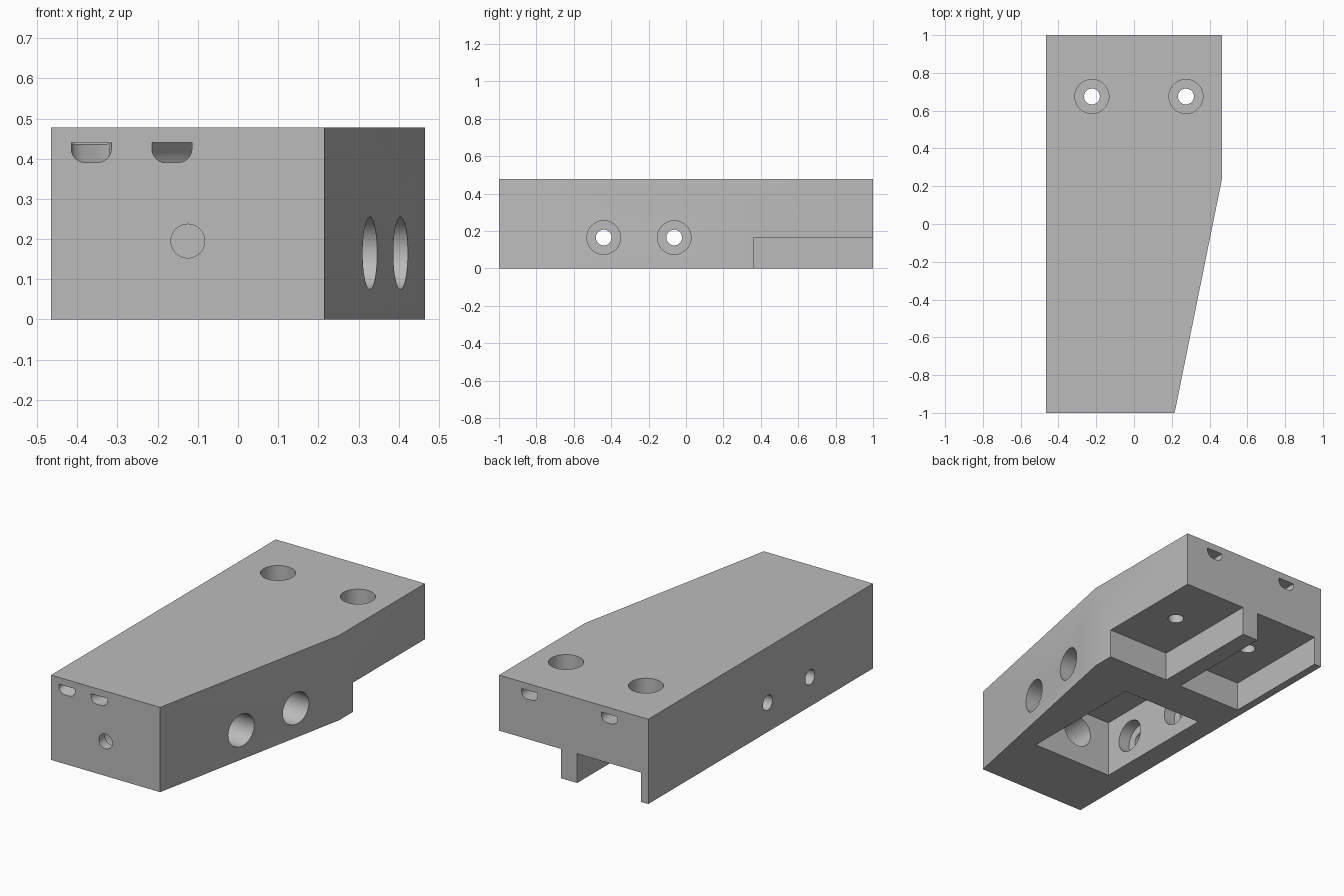
import bpy
import bmesh
import math
from mathutils import Matrix, Vector

old = bpy.data.objects.get("Cube")
if old:
    bpy.data.objects.remove(old, do_unlink=True)

grey = bpy.data.materials.new("plain_grey")
grey.use_nodes = True
COLOUR = (0.5, 0.5, 0.5, 1)
grey.diffuse_color = COLOUR
grey.node_tree.nodes["Principled BSDF"].inputs["Base Color"].default_value = COLOUR


def new_object(name, bm):
    bmesh.ops.recalc_face_normals(bm, faces=bm.faces[:])
    mesh = bpy.data.meshes.new(name)
    bm.to_mesh(mesh)
    bm.free()
    mesh.materials.append(grey)
    obj = bpy.data.objects.new(name, mesh)
    bpy.context.collection.objects.link(obj)
    return obj


def loft(name, start, end):
    """Solid between two matching outlines."""
    bm = bmesh.new()
    a = [bm.verts.new(p) for p in start]
    b = [bm.verts.new(p) for p in end]
    bm.faces.new(a)
    bm.faces.new(b)
    for i in range(len(a)):
        j = (i + 1) % len(a)
        bm.faces.new((a[i], a[j], b[j], b[i]))
    return new_object(name, bm)


def box(name, x0, x1, y0, y1, z0, z1):
    ring = [(x0, y0), (x1, y0), (x1, y1), (x0, y1)]
    return loft(name, [(x, y, z0) for x, y in ring], [(x, y, z1) for x, y in ring])


def rod(name, start, end, radius):
    start, end = Vector(start), Vector(end)
    axis = end - start
    turn = axis.to_track_quat("Z", "Y").to_matrix().to_4x4()
    bm = bmesh.new()
    bmesh.ops.create_cone(bm, cap_ends=True, segments=48, radius1=radius, radius2=radius,
                          depth=axis.length,
                          matrix=Matrix.Translation((start + end) / 2) @ turn)
    return new_object(name, bm)


def slot(name, x, y0, y1, shift=0, flatten=1):
    """Flat-topped notch with a rounded bottom."""
    half, drop, r, top = 0.05, 0.05, 0.035, 0.44
    section = [(-half, 0), (half, 0)]
    for side in (1, -1):
        arc = [(side * (half - r + r * math.cos(t * math.pi / 12)),
                -drop + r - r * math.sin(t * math.pi / 12)) for t in range(7)]
        section += arc if side > 0 else arc[::-1]
    return loft(name, [(x + u, y0, top + v) for u, v in section],
                [(x + shift + u, y1, top + v * flatten) for u, v in section])


# Tapered block
H, W = 0.478, 0.465
outline = [(-W, -1), (0.215, -1), (W, 0.235), (W, 1), (-W, 1)]
body = loft("mounting_block", [(x, y, 0) for x, y in outline],
            [(x, y, H) for x, y in outline])

BIG, SMALL = 0.09, 0.042
STEP = 0.165

# Underside recesses
cutters = [
    box("outer_recess", 0.078, 0.6, 0.36, 1.1, -0.1, STEP),
    box("inner_recess", -0.42, -0.022, 0.36, 1.1, -0.1, STEP),
    box("centre_pocket", -0.34, 0.165, -0.618, 0.128, -0.1, 0.323),
]

# Counterbored vertical holes
for x in (-0.223, 0.275):
    cutters += [rod("top_bore", (x, 0.675, 0.22), (x, 0.675, 0.6), BIG),
                rod("top_hole", (x, 0.675, 0.1), (x, 0.675, 0.3), SMALL)]

# Counterbored cross holes
for y in (-0.44, -0.063):
    cutters += [rod("side_bore", (-0.41, y, STEP), (0.6, y, STEP), BIG),
                rod("side_hole", (-0.6, y, STEP), (-0.3, y, STEP), SMALL)]

# Counterbored front hole
cutters += [rod("front_bore", (-0.125, -0.945, 0.195), (-0.125, -0.5, 0.195), BIG),
            rod("front_hole", (-0.125, -1.1, 0.195), (-0.125, -0.9, 0.195), SMALL)]

# Shallow notches under the top face
cutters += [slot("front_notch", -0.365, -1.001, -0.85, flatten=0.1),
            slot("front_notch", -0.165, -1.001, -0.7, shift=0.12)]
for x in (-0.223, 0.275):
    cutters.append(slot("back_notch", x, 1.001, 0.82))

for cutter in cutters:
    mod = body.modifiers.new(cutter.name, "BOOLEAN")
    mod.operation = "DIFFERENCE"
    mod.solver = "EXACT"
    mod.object = cutter

# Bake the cuts and drop the cutters
bpy.context.view_layer.update()
graph = bpy.context.evaluated_depsgraph_get()
carved = bpy.data.meshes.new_from_object(body.evaluated_get(graph))
body.modifiers.clear()
body.data = carved
for cutter in cutters:
    bpy.data.objects.remove(cutter, do_unlink=True)

bpy.context.view_layer.objects.active = body
body.select_set(True)
bpy.ops.object.shade_smooth_by_angle(angle=math.radians(30))
